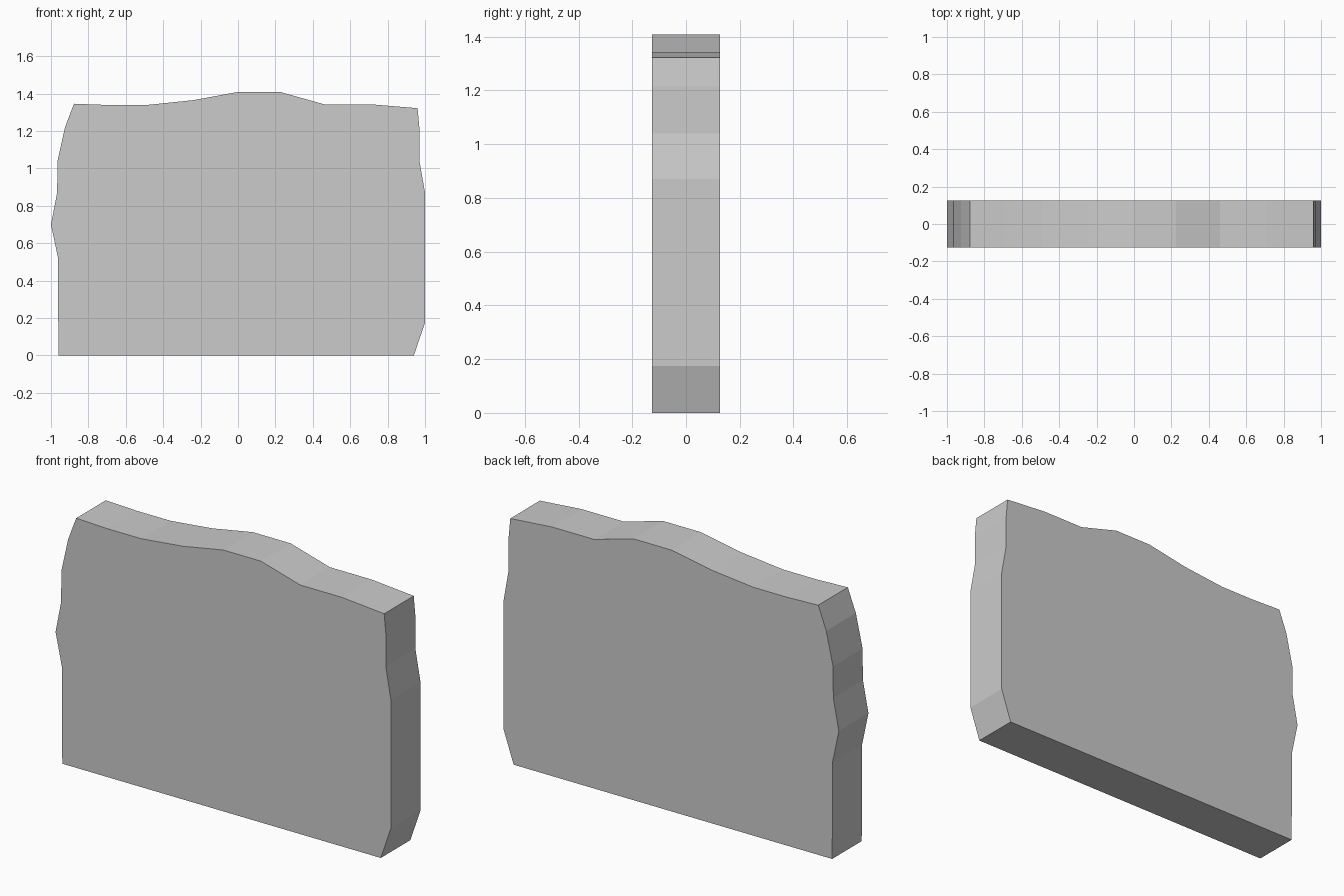
import bpy, bmesh

if "Cube" in bpy.data.objects:
    bpy.data.objects.remove(bpy.data.objects["Cube"])

THICKNESS = 0.252

# Wavy slab outline (x, z), counter-clockwise seen from the front
outline = [
    (-0.96, 0), (0.94, 0),
    (1.0, 0.175), (1.0, 0.87), (0.97, 1.04), (0.97, 1.215), (0.96, 1.322),
    (0.71, 1.343), (0.46, 1.343), (0.225, 1.409), (0, 1.409), (-0.24, 1.365),
    (-0.49, 1.339), (-0.69, 1.339), (-0.877, 1.346),
    (-0.925, 1.22), (-0.965, 1.04), (-0.967, 0.87), (-1.0, 0.70), (-0.963, 0.525),
]

# Extrude the outline from front to back
bm = bmesh.new()
front = bm.faces.new([bm.verts.new((x, -THICKNESS / 2, z)) for x, z in outline])
extruded = bmesh.ops.extrude_face_region(bm, geom=[front], use_keep_orig=True)
back_verts = [g for g in extruded["geom"] if isinstance(g, bmesh.types.BMVert)]
bmesh.ops.translate(bm, verts=back_verts, vec=(0, THICKNESS, 0))
bmesh.ops.recalc_face_normals(bm, faces=bm.faces)

# Flat-shaded slab object
mesh = bpy.data.meshes.new("stone_slab")
bm.to_mesh(mesh)
bm.free()
bpy.context.collection.objects.link(bpy.data.objects.new("stone_slab", mesh))
